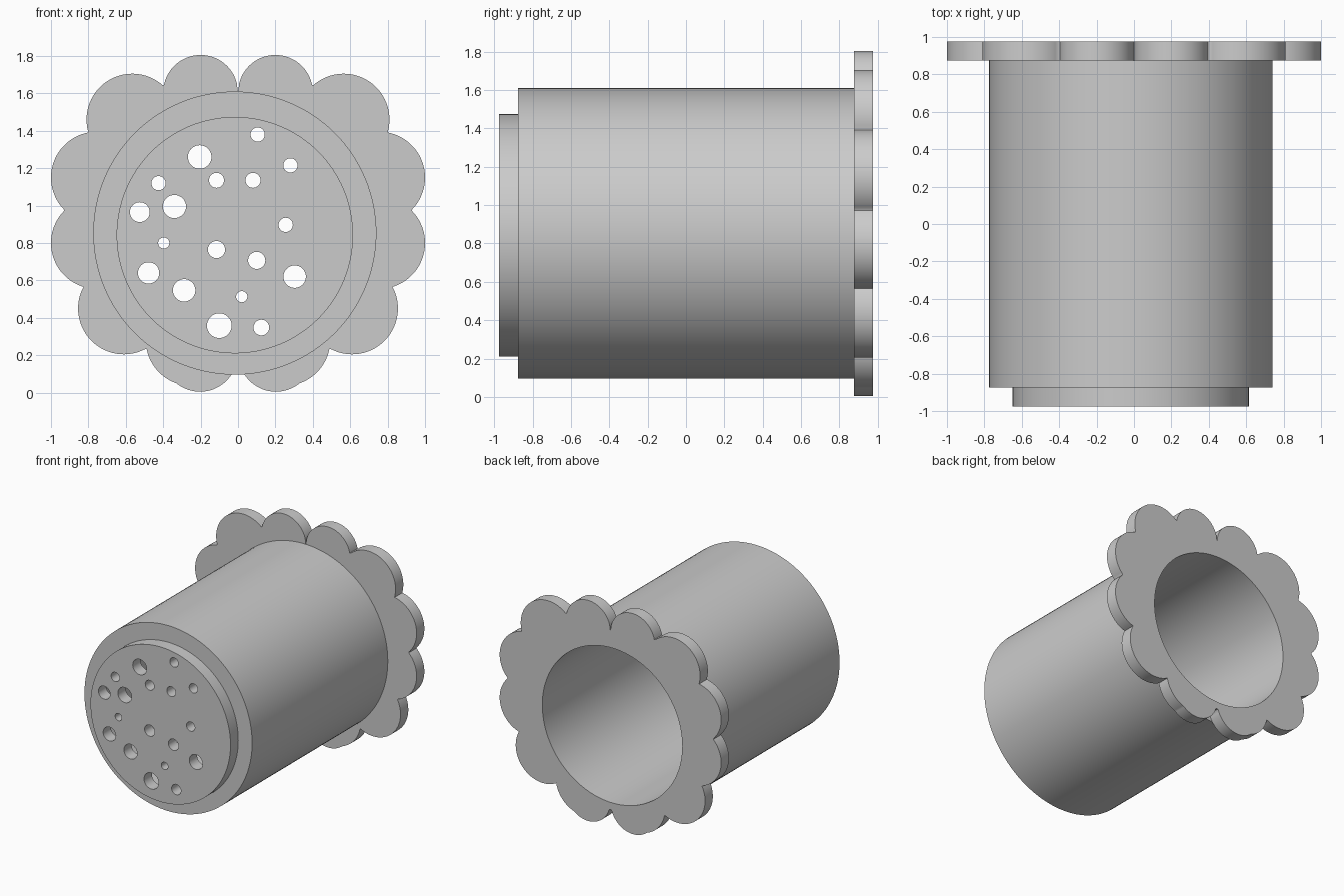
import bpy
import bmesh
from math import sin, cos, pi, sqrt, radians

cube = bpy.data.objects.get("Cube")
if cube:
    bpy.data.objects.remove(cube, do_unlink=True)

# Single plain grey for every part
grey = bpy.data.materials.new("plain grey")
grey.use_nodes = True
colour = (0.6, 0.6, 0.6, 1)
grey.diffuse_color = colour
grey.node_tree.nodes["Principled BSDF"].inputs["Base Color"].default_value = colour


def circle(x, z, radius, count):
    """Closed outline of a circle in the front plane."""
    steps = [2 * pi * i / count for i in range(count)]
    return [(x + radius * cos(a), z + radius * sin(a)) for a in steps]


def slab(name, outlines, y_front, y_back):
    """Extrude an outer outline, with the others as holes, along y."""
    curve = bpy.data.curves.new(name, "CURVE")
    curve.dimensions = "2D"
    curve.fill_mode = "BOTH"
    curve.extrude = (y_back - y_front) / 2
    for outline in outlines:
        spline = curve.splines.new("POLY")
        spline.points.add(len(outline) - 1)
        for point, (x, z) in zip(spline.points, outline):
            point.co = (x, z, 0, 1)
        spline.use_cyclic_u = True
    obj = bpy.data.objects.new(name, curve)
    bpy.context.collection.objects.link(obj)
    obj.location.y = (y_front + y_back) / 2
    obj.rotation_euler.x = radians(90)

    bpy.ops.object.select_all(action="DESELECT")
    obj.select_set(True)
    bpy.context.view_layer.objects.active = obj
    bpy.ops.object.convert(target="MESH")
    obj = bpy.context.object

    # Weld caps to walls so the surface is closed
    bm = bmesh.new()
    bm.from_mesh(obj.data)
    bmesh.ops.remove_doubles(bm, verts=bm.verts, dist=0.0001)
    bmesh.ops.recalc_face_normals(bm, faces=bm.faces)
    bm.to_mesh(obj.data)
    bm.free()
    obj.data.materials.clear()
    obj.data.materials.append(grey)
    bpy.ops.object.shade_smooth_by_angle(angle=radians(30))
    return obj


# Shared layout
axis_x = -0.017
bore = circle(axis_x, 0.842, 0.632, 128)
body = circle(axis_x, 0.853, 0.757, 128)

# Tube body
slab("tube_body", [body, bore], -0.875, 0.875)

# Perforated end plate: x, z, radius of each hole
holes = [
    (-0.205, 1.26, 0.063), (0.105, 1.38, 0.038), (0.28, 1.215, 0.038),
    (-0.425, 1.12, 0.038), (-0.115, 1.135, 0.04), (0.08, 1.135, 0.04),
    (-0.525, 0.965, 0.053), (-0.34, 0.995, 0.062), (0.255, 0.897, 0.038),
    (-0.397, 0.8, 0.03), (-0.115, 0.765, 0.046), (0.1, 0.707, 0.046),
    (-0.478, 0.64, 0.057), (-0.288, 0.547, 0.06), (0.303, 0.62, 0.06),
    (0.02, 0.513, 0.03), (-0.1, 0.358, 0.066), (0.125, 0.348, 0.042),
]
plate_holes = [circle(x, z, radius, 32) for x, z, radius in holes]
slab("perforated_end_plate", [bore] + plate_holes, -0.975, -0.875)

# Scalloped flange: lobes of one half, mirrored to the other
centre_z = 0.85
core_radius = 0.7
half_lobes = [
    (0.2, 1.605, 0.2), (0.565, 1.46, 0.245), (0.755, 1.15, 0.245),
    (0.755, 0.8, 0.245), (0.61, 0.45, 0.245), (0.25, 0.28, 0.243),
    (0.203, 0.205, 0.2),
]
lobes = [(side * x, z, radius) for x, z, radius in half_lobes for side in (1, -1)]


def flange_reach(angle):
    """Distance from the flange centre to its rim in one direction."""
    reach = core_radius
    for x, z, radius in lobes:
        dz = z - centre_z
        along = x * cos(angle) + dz * sin(angle)
        across = x * sin(angle) - dz * cos(angle)
        if abs(across) < radius and along > 0:
            reach = max(reach, along + sqrt(radius ** 2 - across ** 2))
    return reach


rim_count = 720
rim = []
for i in range(rim_count):
    angle = 2 * pi * i / rim_count
    reach = flange_reach(angle)
    rim.append((reach * cos(angle), centre_z + reach * sin(angle)))
slab("scalloped_flange", [rim, bore], 0.875, 0.975)
